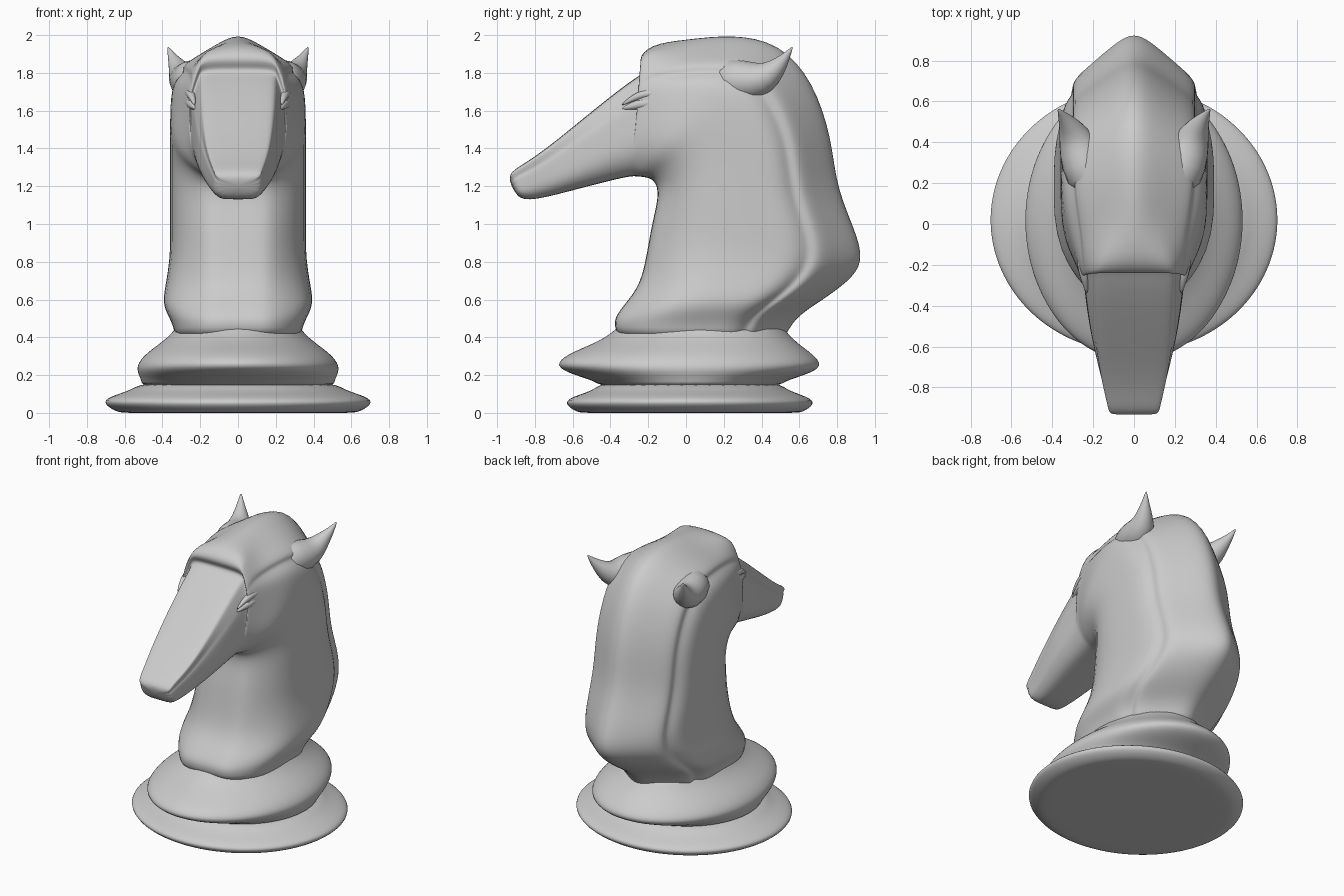
import bpy, bmesh, math
from mathutils import Vector

if "Cube" in bpy.data.objects:
    bpy.data.objects.remove(bpy.data.objects["Cube"])


def loft(name, rings, levels=1):
    """Skin closed rings of equal point count, capped at both ends, and smooth."""
    bm = bmesh.new()
    vs = [[bm.verts.new(p) for p in r] for r in rings]
    n = len(vs[0])
    for a, b in zip(vs, vs[1:]):
        for i in range(n):
            j = (i + 1) % n
            bm.faces.new((a[i], a[j], b[j], b[i]))
    bm.faces.new(vs[0])
    bm.faces.new(vs[-1])
    bmesh.ops.recalc_face_normals(bm, faces=bm.faces)
    me = bpy.data.meshes.new(name)
    bm.to_mesh(me)
    bm.free()
    ob = bpy.data.objects.new(name, me)
    bpy.context.collection.objects.link(ob)
    bpy.ops.object.select_all(action='DESELECT')
    ob.select_set(True)
    bpy.context.view_layer.objects.active = ob
    m = ob.modifiers.new("smooth", 'SUBSURF')
    m.levels = m.render_levels = levels
    bpy.ops.object.shade_smooth()


def ellipse(z, rx, y0, y1, n=40):
    c, ry = (y0 + y1) / 2, (y1 - y0) / 2
    angles = [2 * math.pi * i / n for i in range(n)]
    return [(rx * math.cos(a), c + ry * math.sin(a), z) for a in angles]


def tube_pair(name, path, n=12):
    """Tapered tube mirrored in x: path items are (x, y, z, radius)."""
    pts = [Vector(p[:3]) for p in path]
    rings = []
    for i, p in enumerate(path):
        d = (pts[min(i + 1, len(pts) - 1)] - pts[max(i - 1, 0)]).normalized()
        u = Vector((1, 0, 0))
        u = (u - d * u.dot(d)).normalized()
        v = d.cross(u)
        angles = [2 * math.pi * k / n for k in range(n)]
        rings.append([pts[i] + (u * math.cos(a) + v * math.sin(a)) * p[3] for a in angles])
    loft(name + "_right", rings)
    loft(name + "_left", [[(-q.x, q.y, q.z) for q in r] for r in rings])


# Foot disc: z, half width, front y, back y
foot = [(0, .58, -.52, .56), (0, .64, -.58, .62), (.05, .72, -.65, .69),
        (.085, .69, -.61, .65), (.125, .55, -.47, .52), (.17, .51, -.46, .50)]
loft("foot_disc", [ellipse(*r) for r in foot], 2)

# Collar above the foot
collar = [(.13, .51, -.45, .49), (.165, .51, -.47, .51), (.205, .53, -.61, .65),
          (.25, .54, -.70, .73), (.31, .495, -.635, .675), (.37, .41, -.48, .59),
          (.43, .34, -.38, .53), (.48, .32, -.35, .50)]
loft("collar", [ellipse(*r) for r in collar], 2)


def section(yi, zi, yo, zo, wf, ws, wt, we, k):
    """Ring from throat point to outer point; k=0 has a mane, k=1 a flat nose."""
    half = [(0, 0), (0, wf * .6), (.02, wf), (.2, ws), (.5, ws), (.69, ws * .99),
            (.745, ws * (.79 + .17 * k)), (.79, ws * (.87 + .07 * k)),
            (.88 + .07 * k, wt), (.95 + .05 * k, we), (1.015 - .015 * k, 0)]
    full = half + [(t, -w) for t, w in half[-2:0:-1]]
    return [(w, yi + (yo - yi) * t, zi + (zo - zi) * t) for t, w in full]


def maned(yi, zi, yo, zo, ws):
    return section(yi, zi, yo, zo, .20, ws, ws * .54, ws * .29, 0)


def nosed(yi, zi, yo, zo, ws):
    wt = min(ws, .10 + .42 * ws)
    return section(yi, zi, yo, zo, .70 * ws, ws, wt, wt * .92, 1)


# Neck and mane, then head, fanned around the throat:
# inner y, inner z, outer y, outer z, half width
neck = [(-.35, .37, .52, .37, .33), (-.38, .46, .55, .45, .34),
        (-.375, .51, .61, .52, .37), (-.32, .58, .70, .58, .40),
        (-.24, .68, .82, .66, .385), (-.205, .85, .945, .77, .36),
        (-.18, 1.0, .925, .92, .36), (-.15, 1.12, .80, 1.19, .36),
        (-.15, 1.19, .78, 1.45, .36), (-.165, 1.22, .68, 1.76, .36),
        (-.18, 1.235, .50, 1.965, .36), (-.20, 1.245, .25, 2.01, .35),
        (-.23, 1.25, 0, 1.98, .31)]
head = [(-.285, 1.253, -.265, 1.865, .255), (-.31, 1.25, -.19, 1.815, .25),
        (-.38, 1.235, -.28, 1.77, .24), (-.50, 1.205, -.50, 1.595, .22),
        (-.65, 1.165, -.70, 1.43, .18), (-.76, 1.138, -.83, 1.335, .148),
        (-.85, 1.125, -.91, 1.29, .128), (-.90, 1.15, -.945, 1.245, .12)]
forelock = section(-.265, 1.253, -.19, 1.955, .18, .27, .20, .14, .7)
loft("horse_body", [maned(*r) for r in neck] + [forelock] + [nosed(*r) for r in head], 2)

# Pointed ears
tube_pair("ear", [(.19, .15, 1.77, .11), (.25, .31, 1.755, .12),
                  (.285, .42, 1.765, .09), (.315, .48, 1.825, .055),
                  (.35, .53, 1.885, .024), (.372, .565, 1.94, .003)])


def almond(x, z, rise, radius, steps=6):
    """Arched spindle along the cheek."""
    path = []
    for i in range(steps + 1):
        t = i / steps
        s = math.sin(math.pi * t)
        path.append((x + .045 * t, -.34 + .26 * t, z + .04 * t + rise * s, .004 + radius * s))
    return path


# Almond eyes and the lids above them
tube_pair("eye", almond(.225, 1.61, .01, .027))
tube_pair("eyelid", almond(.23, 1.63, .04, .02))
